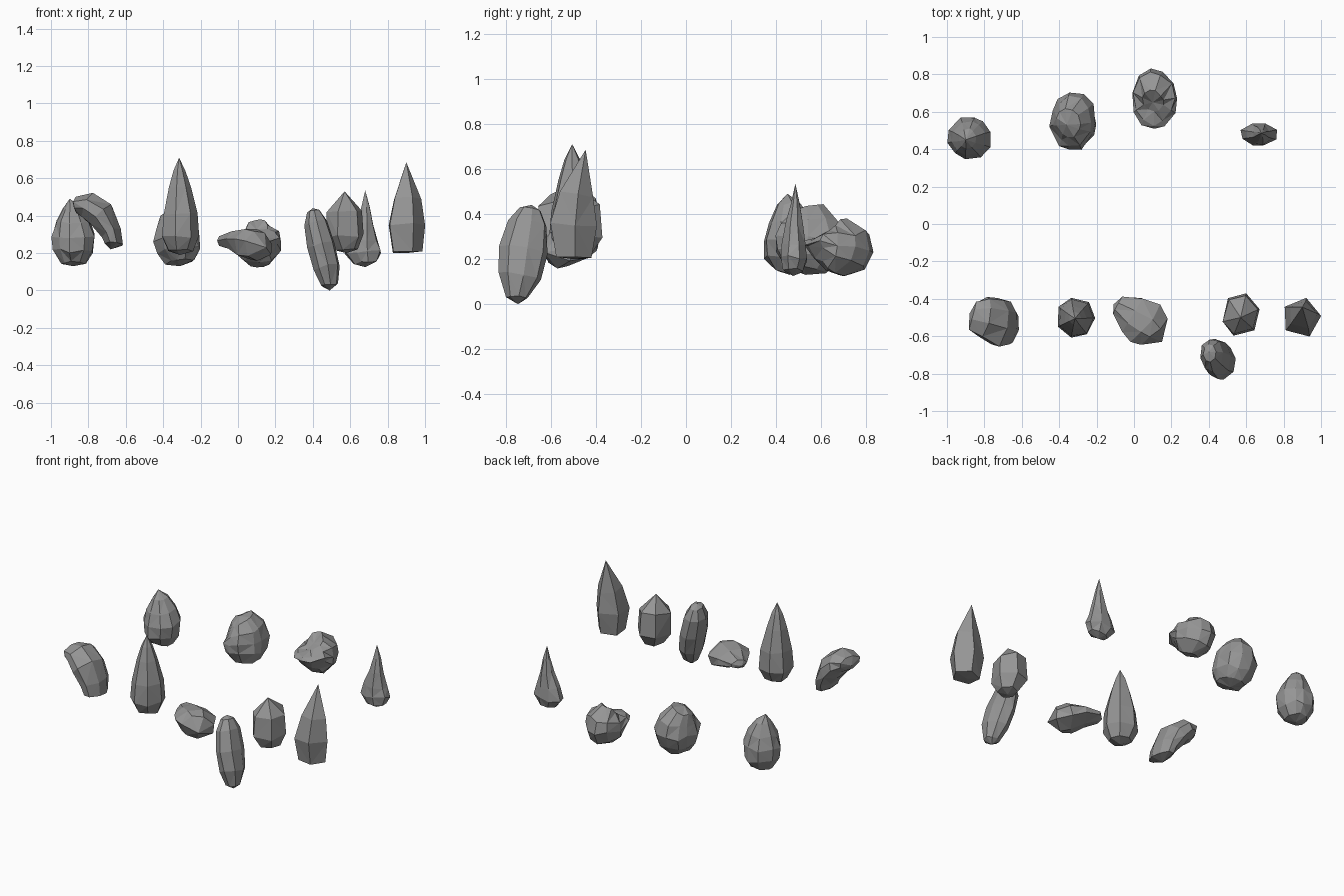
import bpy
import bmesh
import math
import random
from mathutils import Vector

cube = bpy.data.objects.get("Cube")
if cube:
    bpy.data.objects.remove(cube, do_unlink=True)

# One plain stone colour
stone = bpy.data.materials.new("stone_grey")
stone.use_nodes = True
grey = (0.3, 0.3, 0.3, 1)
stone.diffuse_color = grey
stone.node_tree.nodes["Principled BSDF"].inputs["Base Color"].default_value = grey


def make_rock(name, sides, phase, start, rings, end, rough=0.06, seed=1):
    """Loft faceted rings (x, y, z, half width, half depth) between two end points."""
    rng = random.Random(seed)
    bm = bmesh.new()
    centres = [Vector(start)] + [Vector(ring[:3]) for ring in rings] + [Vector(end)]
    # Irregularity shared by all rings keeps the long facets clean
    turns = [rng.uniform(-1, 1) * rough * 2 for _ in range(sides)]
    loops = []
    for i, ring in enumerate(rings):
        tangent = (centres[i + 2] - centres[i]).normalized()
        across = Vector((0, 1, 0)).cross(tangent).normalized()
        depth = tangent.cross(across)
        loop = []
        for k in range(sides):
            angle = math.radians(phase) + math.tau * k / sides + turns[k]
            swell = 1 + rng.uniform(-rough, rough)
            offset = across * ring[3] * math.cos(angle) + depth * ring[4] * math.sin(angle)
            slip = tangent * rng.uniform(-rough, rough) * min(ring[3:]) * 2
            loop.append(bm.verts.new(centres[i + 1] + offset * swell + slip))
        loops.append(loop)
    # Side walls, then fans to both ends
    for low, high in zip(loops, loops[1:]):
        for k in range(sides):
            n = (k + 1) % sides
            bm.faces.new((low[k], low[n], high[n], high[k]))
    for loop, point in ((loops[0], start), (loops[-1], end)):
        tip = bm.verts.new(point)
        for k in range(sides):
            bm.faces.new((loop[k], loop[(k + 1) % sides], tip))
    bmesh.ops.triangulate(bm, faces=[f for f in bm.faces if len(f.verts) > 3])
    bmesh.ops.recalc_face_normals(bm, faces=bm.faces)
    mesh = bpy.data.meshes.new(name)
    bm.to_mesh(mesh)
    bm.free()
    mesh.materials.append(stone)
    rock = bpy.data.objects.new(name, mesh)
    bpy.context.collection.objects.link(rock)
    return rock


# Back row: rounded, many-sided boulders and one thin spike
make_rock("teardrop_boulder", 10, 10, (-.88, .46, .13), [
    (-.88, .46, .15, .07, .07),
    (-.88, .46, .21, .11, .11),
    (-.88, .46, .29, .118, .113),
    (-.885, .46, .37, .09, .09),
    (-.89, .455, .44, .05, .055)], (-.9, .45, .49), seed=2)

make_rock("egg_boulder", 11, 0, (-.31, .53, .13), [
    (-.31, .53, .15, .08, .09),
    (-.32, .54, .21, .115, .14),
    (-.325, .55, .28, .124, .16),
    (-.33, .55, .35, .11, .13),
    (-.35, .54, .41, .07, .08),
    (-.36, .53, .43, .03, .04)], (-.35, .54, .41), seed=3)

make_rock("flat_boulder", 11, 5, (.11, .62, .15), [
    (.11, .63, .165, .07, .08),
    (.11, .66, .21, .115, .14),
    (.108, .668, .255, .127, .162),
    (.105, .67, .3, .11, .14),
    (.1, .66, .34, .06, .07)], (.1, .65, .325), seed=4)

make_rock("thin_spike", 8, 20, (.68, .475, .125), [
    (.68, .475, .15, .065, .045),
    (.67, .48, .2, .1, .064),
    (.67, .48, .27, .08, .055),
    (.68, .48, .36, .045, .04),
    (.682, .485, .45, .022, .02)], (.68, .485, .535), seed=5)

# Front row: crystals, slabs and shards
make_rock("arched_slab", 8, 22, (-.88, -.48, .45), [
    (-.86, -.49, .46, .045, .08),
    (-.8, -.5, .455, .07, .115),
    (-.73, -.525, .4, .08, .135),
    (-.68, -.53, .31, .06, .12),
    (-.665, -.54, .25, .05, .1)], (-.68, -.54, .22), seed=6)

make_rock("tall_spike", 7, 0, (-.31, -.5, .19), [
    (-.31, -.5, .215, .07, .07),
    (-.31, -.5, .29, .106, .112),
    (-.31, -.5, .41, .096, .1),
    (-.313, -.502, .55, .062, .065),
    (-.315, -.504, .64, .033, .035)], (-.315, -.505, .71), rough=.04, seed=7)

make_rock("wedge_slab", 7, 10, (-.11, -.43, .26), [
    (-.085, -.435, .265, .03, .055),
    (-.01, -.485, .265, .055, .105),
    (.06, -.53, .25, .085, .125),
    (.11, -.575, .24, .08, .1)], (.15, -.63, .23), seed=8)

make_rock("blunt_crystal", 6, 15, (.58, -.49, .2), [
    (.58, -.49, .22, .06, .07),
    (.57, -.485, .29, .105, .118),
    (.57, -.485, .43, .098, .11)], (.57, -.5, .53), rough=.05, seed=9)

make_rock("leaning_crystal", 5, 4, (.9, -.5, .2), [
    (.9, -.5, .205, .085, .085),
    (.895, -.5, .35, .105, .11),
    (.9, -.485, .49, .078, .08)], (.9, -.445, .685), rough=.03, seed=10)

make_rock("tilted_shard", 8, 10, (.49, -.745, 0), [
    (.49, -.75, .03, .045, .05),
    (.475, -.735, .12, .072, .095),
    (.445, -.72, .24, .074, .108),
    (.415, -.7, .36, .065, .088),
    (.405, -.69, .42, .035, .05)], (.4, -.685, .44), rough=.04, seed=11)
